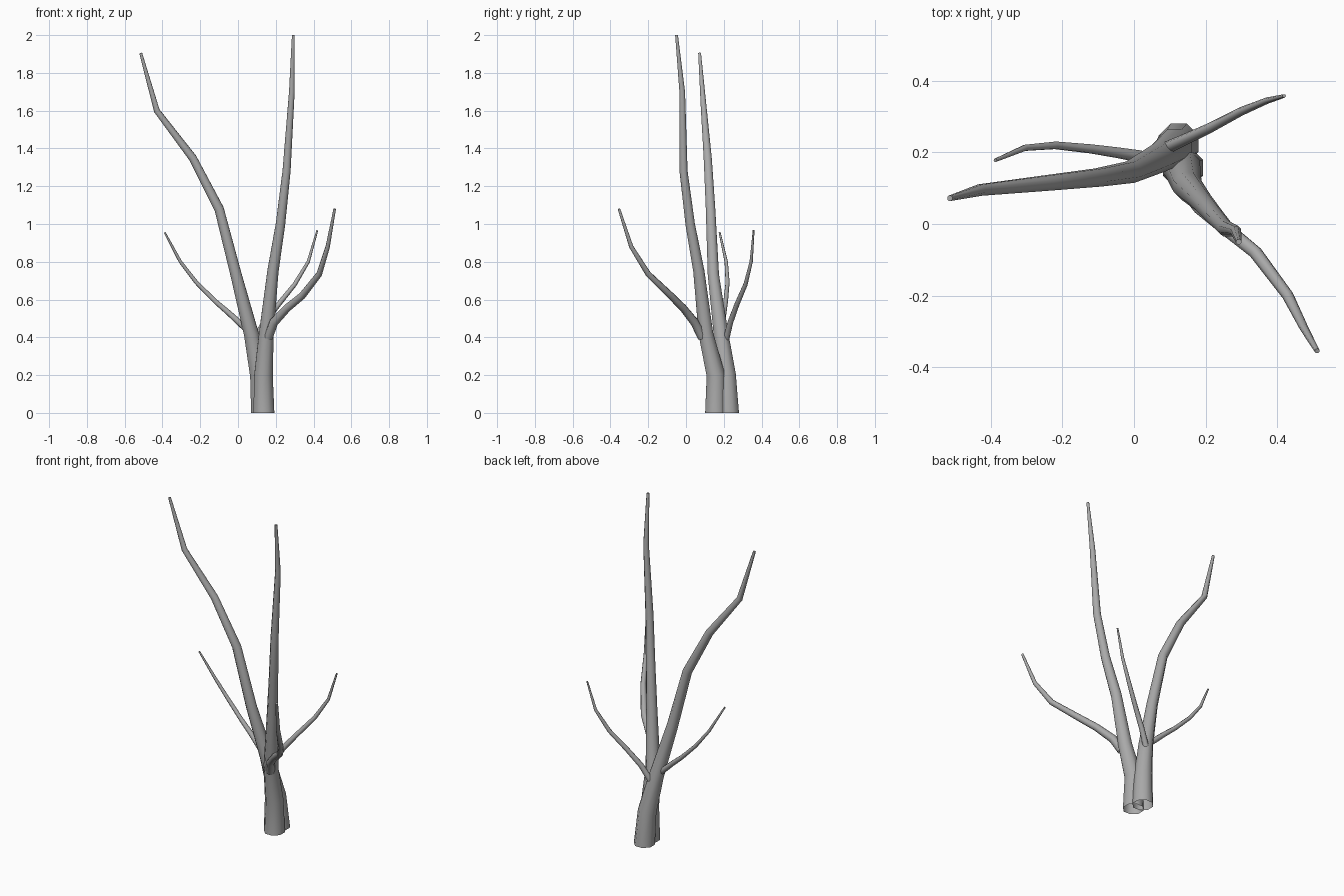
import bpy, bmesh, math
from mathutils import Vector

if "Cube" in bpy.data.objects:
    bpy.data.objects.remove(bpy.data.objects["Cube"])

SIDES = 8

bark = bpy.data.materials.new("bark_grey")
bark.use_nodes = True
GREY = (0.4, 0.4, 0.4, 1)
bark.diffuse_color = GREY
bark.node_tree.nodes["Principled BSDF"].inputs["Base Color"].default_value = GREY


def limb(name, path, grounded=False):
    """Tapered tube through (x, y, z, radius) points, with a closed tip."""
    pts = [Vector(p[:3]) for p in path]
    dirs = [(b - a).normalized() for a, b in zip(pts, pts[1:])]
    bm = bmesh.new()
    rings = []
    side = Vector((1, 0, 0))
    for i, p in enumerate(pts):
        t = (dirs[max(i - 1, 0)] + dirs[min(i, len(dirs) - 1)]).normalized()
        if grounded and i == 0:
            t = Vector((0, 0, 1))
        side = (side - t * side.dot(t)).normalized()
        up = t.cross(side)
        ring = []
        for k in range(SIDES):
            a = math.tau * (k + 0.5) / SIDES
            ring.append(bm.verts.new(p + path[i][3] * (side * math.cos(a) + up * math.sin(a))))
        rings.append(ring)
    for low, high in zip(rings, rings[1:]):
        for k in range(SIDES):
            n = (k + 1) % SIDES
            bm.faces.new((low[k], low[n], high[n], high[k]))
    bm.faces.new(rings[-1])
    mesh = bpy.data.meshes.new(name)
    bm.to_mesh(mesh)
    bm.free()
    mesh.materials.append(bark)
    obj = bpy.data.objects.new(name, mesh)
    bpy.context.collection.objects.link(obj)
    bpy.ops.object.select_all(action="DESELECT")
    obj.select_set(True)
    bpy.context.view_layer.objects.active = obj
    bpy.ops.object.shade_smooth_by_angle(angle=math.radians(60))


# Two main trunks, open at the ground
limb("front_trunk", [
    (0.137, 0.157, 0, 0.06), (0.135, 0.158, 0.2, 0.053), (0.15, 0.105, 0.42, 0.042),
    (0.185, 0.068, 0.75, 0.032), (0.225, 0.022, 1.0, 0.027), (0.257, -0.013, 1.28, 0.023),
    (0.285, -0.02, 1.7, 0.016), (0.293, -0.05, 2.0, 0.008)], grounded=True)
limb("rear_trunk", [
    (0.125, 0.225, 0, 0.06), (0.113, 0.215, 0.2, 0.053), (0.07, 0.185, 0.42, 0.042),
    (-0.01, 0.145, 0.73, 0.032), (-0.1, 0.13, 1.08, 0.027), (-0.24, 0.115, 1.35, 0.023),
    (-0.43, 0.095, 1.6, 0.017), (-0.515, 0.072, 1.905, 0.008)], grounded=True)

# Side branches
limb("left_front_branch", [
    (0.16, 0.085, 0.4, 0.025), (0.19, 0.045, 0.48, 0.024), (0.26, -0.015, 0.555, 0.021),
    (0.34, -0.08, 0.62, 0.019), (0.43, -0.2, 0.735, 0.016), (0.475, -0.29, 0.88, 0.012),
    (0.512, -0.355, 1.08, 0.007)])
limb("right_branch", [
    (0.06, 0.18, 0.43, 0.018), (0.01, 0.19, 0.475, 0.017), (-0.05, 0.2, 0.53, 0.015),
    (-0.12, 0.21, 0.59, 0.013), (-0.22, 0.22, 0.69, 0.011), (-0.305, 0.213, 0.8, 0.009),
    (-0.388, 0.178, 0.955, 0.005)])
limb("left_rear_branch", [
    (0.085, 0.21, 0.38, 0.018), (0.14, 0.235, 0.48, 0.016), (0.215, 0.27, 0.575, 0.014),
    (0.3, 0.315, 0.68, 0.012), (0.372, 0.345, 0.8, 0.009), (0.42, 0.358, 0.967, 0.005)])
